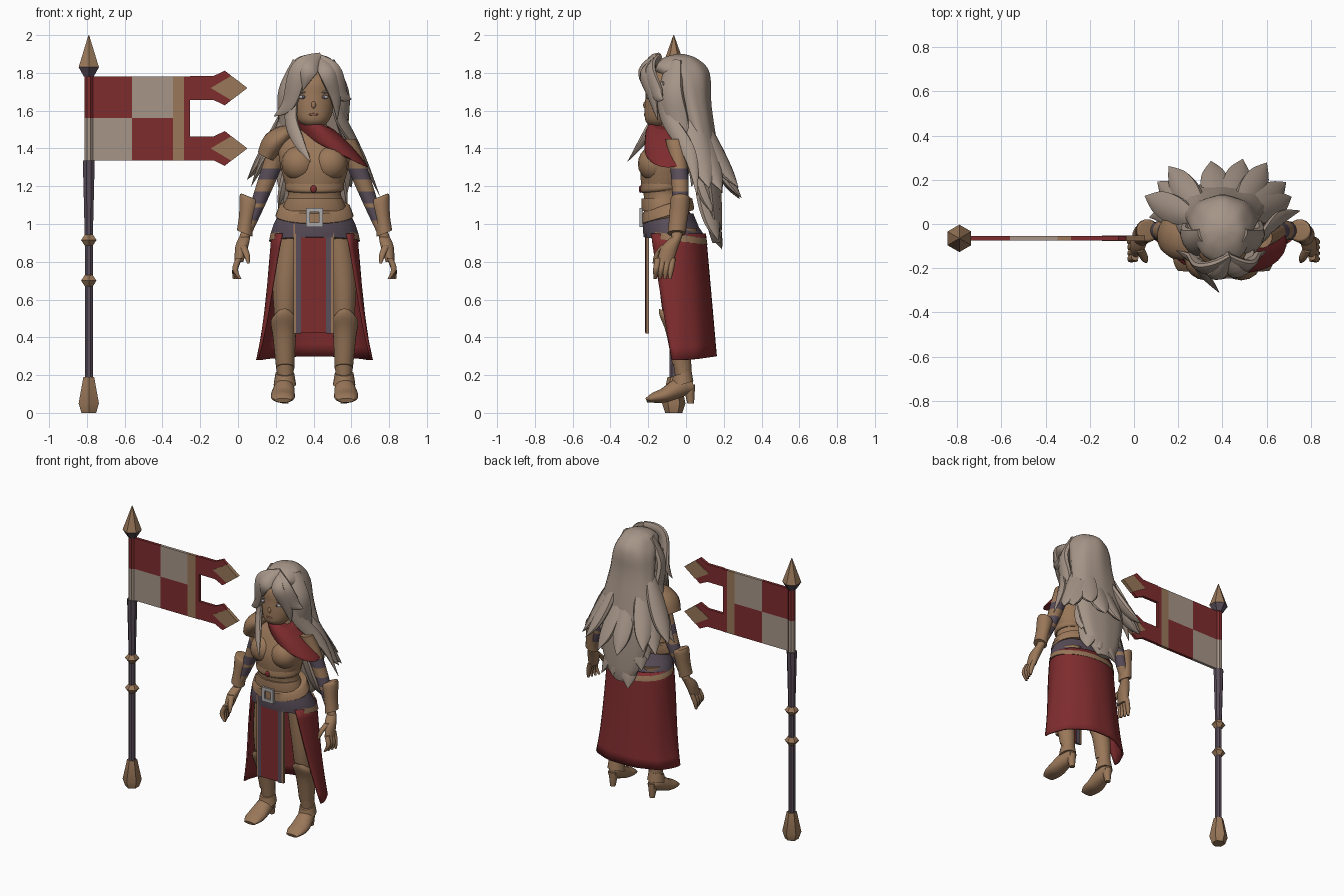
import bpy, bmesh, math, random
from mathutils import Vector

cube = bpy.data.objects.get("Cube")
if cube:
    bpy.data.objects.remove(cube)


def material(name, *rgb):
    mat = bpy.data.materials.new(name)
    mat.use_nodes = True
    mat.diffuse_color = (*rgb, 1)
    mat.node_tree.nodes["Principled BSDF"].inputs["Base Color"].default_value = (*rgb, 1)
    return mat


TAN = material("tan", .32, .185, .1)
RED = material("red", .21, .025, .027)
CREAM = material("cream", .38, .3, .245)
SLATE = material("slate", .1, .075, .1)
GREY = material("grey", .42, .4, .4)
LIPS = material("lips", .24, .1, .065)
MIDDLE = .405  # centre line of the figure
FACE = .4      # centre line of the head
made = []


def finish(name, bm, mats, rule=None):
    bmesh.ops.recalc_face_normals(bm, faces=bm.faces)
    if rule:
        for face in bm.faces:
            face.material_index = int(rule(face.calc_center_median()))
    mesh = bpy.data.meshes.new(name)
    bm.to_mesh(mesh)
    bm.free()
    for mat in mats:
        mesh.materials.append(mat)
    ob = bpy.data.objects.new(name, mesh)
    bpy.context.collection.objects.link(ob)
    made.append(ob)
    return ob


def spline(pts, steps):
    """Catmull-Rom curve through tuples of any size."""
    res = []
    for i in range(len(pts) - 1):
        four = [pts[max(0, i - 1)], pts[i], pts[i + 1], pts[min(len(pts) - 1, i + 2)]]
        for j in range(steps):
            t = j / steps
            res.append([b + ((c - a) * t + (2 * a - 5 * b + 4 * c - d) * t ** 2
                             + (3 * b - a - 3 * c + d) * t ** 3) / 2 for a, b, c, d in zip(*four)])
    return res + [pts[-1]]


def sweep(name, pts, *mats, sides=16, steps=4, out=None, rule=None, tilt=(0, 0), ripple=0):
    """Skin ellipses (x, y, z, width[, depth]): level when out is None, else across the path."""
    pts = [(*p, p[-1])[:5] for p in pts]
    pts = spline(pts, steps) if steps > 1 else pts
    bm = bmesh.new()
    rings = []
    for i, (x, y, z, width, depth) in enumerate(pts):
        u, v = Vector((1, 0, tilt[0])), Vector((0, 1, tilt[1]))
        if out is not None:
            before, after = pts[max(i - 1, 0)], pts[min(i + 1, len(pts) - 1)]
            along = (Vector(after[:3]) - Vector(before[:3])).normalized()
            outward = Vector((x - FACE, y, 0)) if out == "radial" else Vector(out)
            u = along.cross(outward).normalized()
            v = u.cross(along)
        ring = []
        for j in range(sides):
            turn = math.tau * (j + .5) / sides
            fold = 1 + ripple * math.cos(turn * sides / 4)
            ring.append(bm.verts.new(Vector((x, y, z)) + u * width * fold * math.cos(turn)
                                     + v * depth * fold * math.sin(turn)))
        rings.append(ring)
    for low, high in zip(rings, rings[1:]):
        for j in range(sides):
            k = (j + 1) % sides
            bm.faces.new((low[j], low[k], high[k], high[j]))
    bm.faces.new(rings[0])
    bm.faces.new(rings[-1])
    return finish(name, bm, mats, rule)


def column(name, x, rows, *mats, **options):
    """Upright sweep from rows of (y, z, width[, depth])."""
    return sweep(name, [(x, *row) for row in rows], *mats, **options)


def ball(name, place, size, mat):
    bm = bmesh.new()
    bmesh.ops.create_uvsphere(bm, u_segments=16, v_segments=10, radius=1)
    bmesh.ops.scale(bm, vec=size, verts=bm.verts)
    bmesh.ops.translate(bm, vec=place, verts=bm.verts)
    return finish(name, bm, [mat])


def plate(name, outline, y, thick, mat):
    """Outline in x and z, thickened along y."""
    bm = bmesh.new()
    face = bm.faces.new([bm.verts.new((x, y - thick / 2, z)) for x, z in outline])
    extruded = bmesh.ops.extrude_face_region(bm, geom=[face])["geom"]
    moved = [item for item in extruded if isinstance(item, bmesh.types.BMVert)]
    bmesh.ops.translate(bm, vec=(0, thick, 0), verts=moved)
    return finish(name, bm, [mat])


def panel(name, left, right, bottom, top, y, thick, mat):
    return plate(name, [(left, bottom), (right, bottom), (right, top), (left, top)], y, thick, mat)


# Banner pole
POLE_X, POLE_Y = -.79, -.065
LOW, MID, TOP = 1.335, 1.56, 1.78


def turned(name, profile, *mats, sides=6, rule=None):
    sweep(name, [(POLE_X, POLE_Y, z, r) for z, r in profile], *mats, sides=sides, steps=1, rule=rule)


turned("pole_shaft", [(.15, .023), (.92, .023), (LOW, .034)], SLATE, sides=8)
turned("banner_sleeve", [(LOW, .025), (MID, .025), (TOP, .025)], CREAM, RED, sides=8, rule=lambda c: c.z > MID)
turned("pole_spike", [(TOP, .03), (1.83, .062), (2, .002)], SLATE, TAN, rule=lambda c: c.z > 1.83)
turned("pole_butt", [(0, .045), (.05, .062), (.19, .033)], TAN)
for z in (.7, .915):
    turned("pole_knob", [(z - .03, .024), (z, .047), (z + .03, .024)], TAN)

# Chequered banner with a stripe and two tails
columns = [POLE_X, -.56, -.345, -.285, -.255]
for i in range(2):
    for j, (bottom, top) in enumerate([(LOW, MID), (MID, TOP)]):
        panel("banner_check", columns[i], columns[i + 1], bottom, top, POLE_Y, .02, RED if (i + j) % 2 else CREAM)
panel("banner_stripe", columns[2], columns[3], LOW, TOP, POLE_Y, .02, TAN)
panel("banner_edge", columns[3], columns[4], LOW, TOP, POLE_Y, .02, RED)
half = [(columns[4], .063), (-.13, .063), (-.07, .092), (.045, 0)]
for z in (1.4, 1.72):
    plate("banner_tail", [(x, z - h) for x, h in half] + [(x, z + h) for x, h in half[-2::-1]], POLE_Y, .02, RED)
    plate("tail_tip", [(-.145, z), (-.035, z - .065), (.05, z), (-.035, z + .065)], POLE_Y, .026, TAN)

# Torso armour
column("torso", MIDDLE, [(-.06, .92, .19, .12), (-.08, 1, .195, .13), (-.12, 1.15, .143, .105), (-.115, 1.22, .16, .125),
                         (-.11, 1.32, .185, .13), (-.09, 1.42, .185, .11), (-.09, 1.5, .08, .07), (-.09, 1.58, .05)],
       TAN, sides=20)
column("chest_rim", MIDDLE, [(-.12, 1.175, .148, .112), (-.12, 1.19, .158, .122), (-.118, 1.23, .155, .12)],
       TAN, sides=20, tilt=(0, .1))
column("waist_plate", MIDDLE, [(-.115, 1.07, .17, .12), (-.12, 1.1, .165, .118), (-.124, 1.135, .15, .112)],
       TAN, sides=20, steps=1)
ball("chest_gem", (FACE, -.24, 1.185), (.016, .01, .02), RED)
for side in (-1, 1):
    ball("breastplate_cup", (MIDDLE + side * .08, -.165, 1.32), (.095, .09, .095), TAN)

# Hip guard, belt and buckle
column("hip_guard", MIDDLE, [(-.055, .91, .242, .17), (-.06, .945, .235, .17), (-.08, 1, .217, .15),
                             (-.09, 1.07, .18, .13)],
       TAN, SLATE, sides=24, steps=1, tilt=(0, -.12), rule=lambda c: c.z > .94)
column("belt", MIDDLE, [(-.09, 1.035, .2, .13), (-.095, 1.045, .207, .14), (-.1, 1.095, .188, .134), (-.1, 1.105, .17, .12)],
       TAN, sides=24, steps=1, tilt=(0, .3))
left, right, bottom, top, bar = .36, .45, .985, 1.085, .022
for frame in ((left, left + bar, bottom, top), (right - bar, right, bottom, top),
              (left, right, bottom, bottom + bar), (left, right, top - bar, top)):
    panel("belt_buckle", *frame, -.237, .02, GREY)

# Front cloth with borders
panel("front_cloth", FACE - .066, FACE + .066, .425, 1, -.21, .014, RED)
for side in (-1, 1):
    inner, seam, outer = (FACE + side * reach for reach in (.066, .093, .107))
    panel("cloth_border", *sorted((inner, seam)), .42, 1, -.207, .016, SLATE)
    panel("cloth_trim", *sorted((seam, outer)), .42, 1, -.203, .016, TAN)

# Long skirt, open at the front
bm = bmesh.new()
rows, cols, grid = 10, 32, []
for i in range(rows + 1):
    t = i / rows
    edge = math.radians(-39 + 35 * t)
    line = []
    for j in range(cols + 1):
        turn = edge + (math.pi - 2 * edge) * j / cols
        fold = 1 + .012 * t * math.cos(turn * 10)
        width = (.222 + .053 * t + .025 * t ** 4) * fold
        depth = (.15 + .07 * t if turn > 0 and turn < math.pi else .21) * fold
        drop = t * (.65 + .02 * math.cos(turn) ** 2)
        line.append(bm.verts.new((MIDDLE + width * math.cos(turn), depth * math.sin(turn) - .05 - .01 * t, .95 - drop)))
    grid.append(line)
for high, low in zip(grid, grid[1:]):
    for j in range(cols):
        bm.faces.new((high[j], high[j + 1], low[j + 1], low[j]))
skirt = finish("skirt", bm, [RED])
solid = skirt.modifiers.new("Thickness", "SOLIDIFY")
solid.thickness = .012
solid.offset = 0

# Joints, measured outward from the centre line
shoulder, elbow, wrist, knuckles = (.17, -.06, 1.45), (.29, -.03, 1.13), (.37, -.05, .93), (.4, -.11, .8)
hip, knee, ankle = (.12, -.05, .98), (.155, -.06, .5), (.155, -.01, .14)


def limb(side, part, pts, *mats, **options):
    name = ("left_" if side > 0 else "right_") + part
    sweep(name, [(MIDDLE + side * p[0], *p[1:]) for p in pts], *mats, **options)


for side in (-1, 1):
    # Legs and boots
    limb(side, "leg", [(*hip, .085, .11), (.15, -.06, .7, .073, .085), (*knee, .058, .06),
                       (.155, -.03, .36, .055), (*ankle, .04)], TAN)
    limb(side, "greave", [(.16, -.09, .53, .035, .055), (.16, -.07, .485, .071, .07), (.16, -.045, .4, .061, .062),
                          (.155, -.025, .24, .049)], TAN, tilt=(0, -.4))
    limb(side, "ankle_cuff", [(.157, -.02, .15, .06), (.157, -.02, .21, .05)], TAN, steps=1, tilt=(0, .3))
    limb(side, "boot", [(.155, .035, .14, .03), (.16, -.03, .135, .052), (.167, -.11, .095, .064, .04),
                        (.167, -.17, .08, .06, .028), (.167, -.21, .066, .042, .012)], TAN, out=(0, 0, 1))
    limb(side, "heel", [(.155, .015, .15, .034), (.155, .025, .05, .018)], TAN)
    # Arms and bracers
    limb(side, "arm", [(*shoulder, .05), (.215, -.04, 1.33, .055, .048), (*elbow, .043), (*wrist, .029)],
         TAN, SLATE, steps=10, rule=lambda c: any(abs(c.z - band) < .028 for band in (1.05, 1.135, 1.26)))
    limb(side, "bracer", [(.345, -.03, 1.145, .035), (.345, -.03, 1.13, .052), (.36, -.04, 1.03, .04, .05),
                          (.37, -.05, .95, .042, .048)], TAN, tilt=(side * .4, 0))
    # Hands
    limb(side, "palm", [(*wrist, .03), (.385, -.085, .88, .035, .045), (*knuckles, .024, .045)], TAN)
    for finger in range(4):
        y = -.07 - .026 * finger
        limb(side, "finger", [(.4, y, .82, .017), (.42, y - .01, .76, .016), (.425 - .01 * finger, y - .015, .71, .008)],
             TAN, sides=10)
    limb(side, "thumb", [(.38, -.11, .89, .02), (.36, -.15, .84, .018), (.35, -.17, .79, .007)], TAN, sides=10)

# Shoulder plate and draped scarf
sweep("pauldron", [(.285, -.08, 1.5, .05, .02), (.25, -.075, 1.48, .085, .045), (.19, -.06, 1.43, .098, .062),
                   (.15, -.05, 1.36, .08, .05)], TAN, out=(-1, 0, .6))
sweep("scarf", [(.41, -.095, 1.545, .085, .075), (.42, -.1, 1.54, .1, .09), (.46, -.095, 1.48, .145, .12),
                (.51, -.085, 1.395, .178, .133), (.51, -.085, 1.39, .16, .11)], RED, sides=24, tilt=(-.5, .05))

# Head and face
column("head", FACE, [(-.14, 1.515, .045), (-.14, 1.545, .08, .075), (-.12, 1.6, .104, .1), (-.1, 1.68, .112, .115),
                      (-.08, 1.77, .11, .12), (-.06, 1.86, .03)], TAN, sides=20)
ball("nose", (FACE, -.213, 1.63), (.013, .014, .02), TAN)
ball("mouth", (FACE, -.217, 1.58), (.024, .006, .007), LIPS)
for side in (-1, 1):
    ball("eye", (FACE + side * .055, -.198, 1.672), (.024, .009, .01), GREY)
    ball("iris", (FACE + side * .052, -.204, 1.672), (.007, .006, .009), SLATE)
    ball("brow", (FACE + side * .058, -.197, 1.698), (.03, .009, .006), CREAM)

# Hair mass
column("hair_mass", FACE, [(-.03, 1.9, .02), (-.035, 1.88, .085), (-.035, 1.83, .125, .145), (.005, 1.76, .148, .125),
                           (.035, 1.62, .165, .1), (.11, 1.3, .2, .07), (.15, 1, .13, .04), (.16, .9, .05, .02)],
       CREAM, sides=32, ripple=.02)


def lock(width, *path):
    """Flat hair strand, full in the middle and pointed at the end."""
    pts = []
    for i, place in enumerate(path):
        t = i / (len(path) - 1)
        full = width * (1 - t ** 4) * (.6 + .4 * math.sin(math.pi * t)) + .002
        pts.append((*place, full, full * .5))
    sweep("hair_lock", pts, CREAM, sides=10, steps=6, out="radial")


# Back locks: a wide upper fan and a long lower fan
random.seed(4)
for count, reach, depth, height, fall in ((8, .36, .18, 1.2, .04), (6, .2, .07, 1.07, .2)):
    for i in range(count):
        turn = math.pi * (i + random.uniform(-.2, .2)) / (count - 1)
        spread = random.uniform(.85, 1.02)
        tip = Vector((FACE + spread * reach * math.cos(turn), .13 + spread * depth * math.sin(turn),
                      height - fall * math.sin(turn) + random.uniform(-.05, .05)))
        root = Vector((FACE + .4 * (tip.x - FACE), .1 - .2 * abs(tip.x - FACE), tip.z + .38))
        sag = Vector((0, 0, -.03))
        lock(.068, root, root.lerp(tip, .35) + sag, root.lerp(tip, .7) + sag, tip)

# Front locks framing the face
lock(.055, (.44, -.14, 1.875), (.33, -.2, 1.82), (.27, -.16, 1.64), (.19, -.12, 1.57))
lock(.04, (.31, -.17, 1.74), (.28, -.16, 1.57), (.32, -.23, 1.44), (.385, -.31, 1.33))
lock(.05, (.41, -.14, 1.875), (.5, -.19, 1.81), (.55, -.15, 1.69), (.6, -.12, 1.66))
lock(.045, (.52, -.14, 1.75), (.54, -.1, 1.57), (.65, .02, 1.37), (.75, .06, 1.15))
lock(.045, (.43, -.15, 1.88), (.375, -.23, 1.81), (.345, -.215, 1.71))
lock(.045, (.42, -.15, 1.87), (.47, -.22, 1.8), (.515, -.18, 1.68), (.525, -.15, 1.55))
lock(.055, (.3, -.08, 1.8), (.24, -.03, 1.54), (.14, .04, 1.35), (.07, .03, 1.2))

# Side locks over the ears
for side in (-1, 1):
    lock(.075, *[(FACE + side * reach, y, z) for reach, y, z in
                 ((.08, -.06, 1.86), (.14, -.08, 1.7), (.155, -.04, 1.53), (.19, .03, 1.36))])

# Shading
bpy.ops.object.select_all(action="DESELECT")
for ob in made:
    ob.select_set(True)
bpy.context.view_layer.objects.active = made[0]
bpy.ops.object.shade_smooth_by_angle(angle=math.radians(42))
